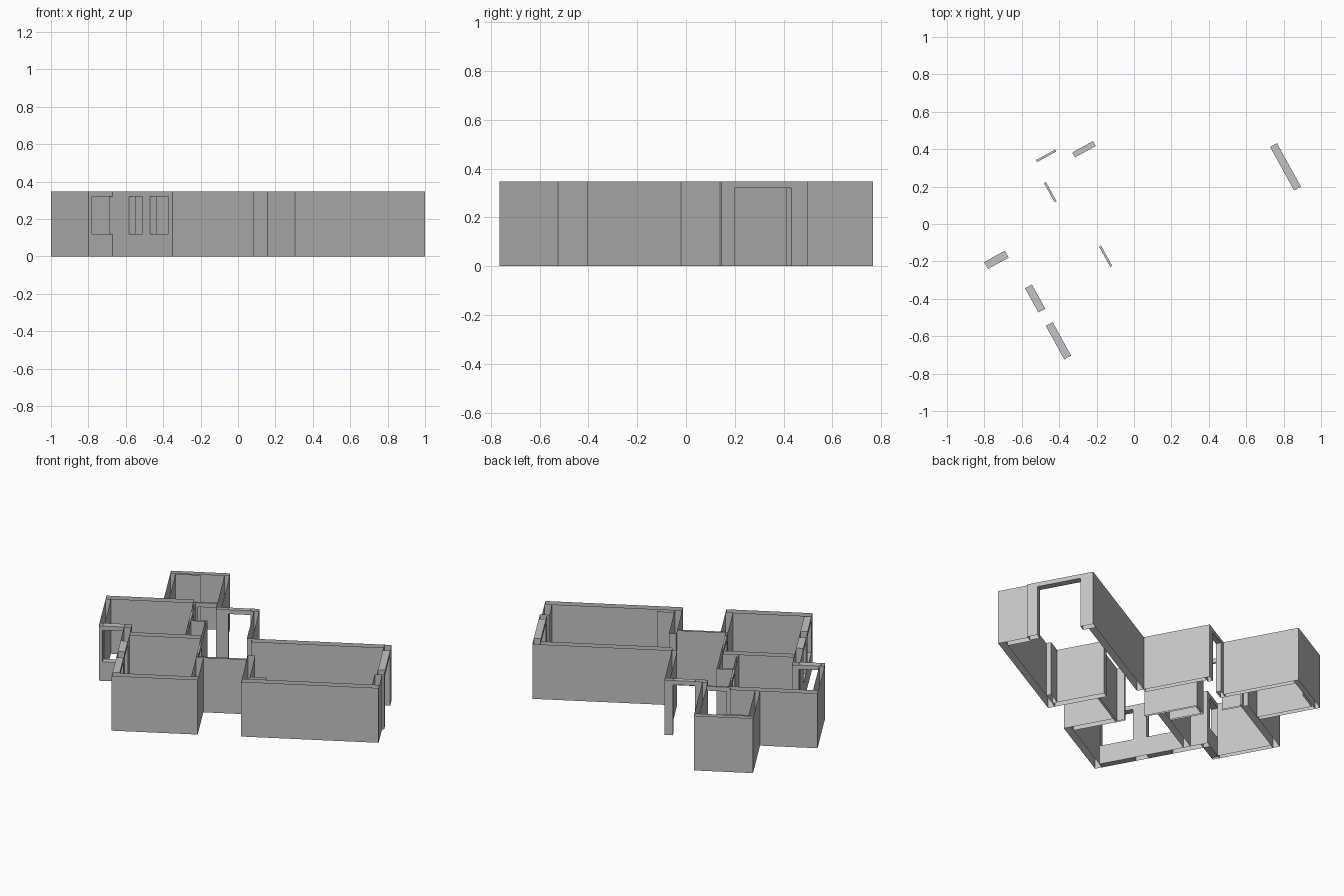
import bpy
import bmesh
from math import radians
from mathutils import Matrix

cube = bpy.data.objects.get("Cube")
if cube:
    bpy.data.objects.remove(cube, do_unlink=True)

HEIGHT, HEAD, SILL = 0.347, 0.32, 0.12
THICK, SLIM, THIN = 0.042, 0.03, 0.012
PLAN_TURN = Matrix.Rotation(radians(28.85), 4, "Z")

# Plan lines (outer faces), before the whole plan is turned
FRONT, REAR = -0.501, 0.956
WEST, EAST = -0.676, 0.866
BED_EAST, LIVING_WEST, LIVING_REAR = -0.179, 0.072, 0.088
KITCHEN_WEST, KITCHEN_FRONT, KITCHEN_REAR = -0.822, 0.166, 0.58
BATH_WEST, BATH_EAST, BATH_FRONT = -0.49, -0.148, 0.54
ENTRY, HALL_REAR, HALL_WEST = -0.197, 0.494, -0.222
SHAFT_WEST, SHAFT_REAR, PARTITION = -0.316, 0.307, 0.06

plaster = bpy.data.materials.new("grey_plaster")
plaster.use_nodes = True
GREY = (0.55, 0.55, 0.55, 1)
plaster.diffuse_color = GREY
plaster.node_tree.nodes["Principled BSDF"].inputs["Base Color"].default_value = GREY


def add_block(bm, xs, ys, z0, z1, top, bottom):
    """Four upright faces, with the level faces only where asked."""
    corners = [(xs[0], ys[0]), (xs[1], ys[0]), (xs[1], ys[1]), (xs[0], ys[1])]
    low = [bm.verts.new((x, y, z0)) for x, y in corners]
    high = [bm.verts.new((x, y, z1)) for x, y in corners]
    for i in range(4):
        j = (i + 1) % 4
        bm.faces.new((low[i], low[j], high[j], high[i]))
    if top:
        bm.faces.new(high)
    if bottom:
        bm.faces.new(low[::-1])


def wall(name, axis, face, depth, start, end, openings=()):
    """Open-topped wall along an axis; openings are (from, to, sill height)."""
    bm = bmesh.new()
    across = sorted((face, face + depth))

    def piece(a, b, z0, z1, top, bottom):
        xs, ys = ((a, b), across) if axis == "x" else (across, (a, b))
        add_block(bm, xs, ys, z0, z1, top, bottom)

    cursor = start
    for a, b, sill in openings:
        if a > cursor:
            piece(cursor, a, 0, HEIGHT, False, False)
        piece(a, b, HEAD, HEIGHT, True, True)
        if sill:
            piece(a, b, 0, sill, True, True)
        cursor = b
    if end > cursor:
        piece(cursor, end, 0, HEIGHT, False, False)
    bm.transform(PLAN_TURN)
    mesh = bpy.data.meshes.new(name)
    bm.to_mesh(mesh)
    bm.free()
    mesh.materials.append(plaster)
    bpy.context.collection.objects.link(bpy.data.objects.new(name, mesh))


# Bedroom with two windows
wall("bedroom_front_wall", "x", FRONT, THICK, WEST, BED_EAST)
wall("bedroom_window_wall", "y", WEST, THICK, FRONT + THICK, KITCHEN_FRONT,
     [(-0.454, -0.25, SILL), (-0.168, -0.02, SILL)])
wall("bedroom_east_wall", "y", BED_EAST, -THICK, FRONT + THICK, ENTRY)
wall("bedroom_rear_wall", "x", PARTITION, THICK, WEST + THICK, HALL_WEST)

# Hall with entry, doorway and service shaft
wall("entry_wall", "x", ENTRY, THIN, HALL_WEST + THIN, LIVING_WEST)
wall("hall_west_wall", "y", HALL_WEST, THIN, ENTRY, SHAFT_REAR,
     [(-0.139, -0.016, 0)])
wall("shaft_rear_wall", "x", SHAFT_REAR, -THIN, SHAFT_WEST + THIN, HALL_WEST)
wall("hall_east_wall", "y", LIVING_WEST, -SLIM, LIVING_REAR, HALL_REAR - SLIM)
wall("hall_rear_wall", "x", HALL_REAR, -SLIM, BATH_EAST - SLIM, LIVING_WEST,
     [(-0.105, 0.022, 0)])

# Living room with a wide glazed doorway
wall("living_front_wall", "x", FRONT, THICK, LIVING_WEST, EAST)
wall("living_west_wall", "y", LIVING_WEST, THICK, FRONT + THICK, -0.14)
wall("living_corner_pillar", "x", FRONT + THICK, SLIM, LIVING_WEST + THICK, 0.21)
wall("living_rear_wall", "x", LIVING_REAR, -THICK, LIVING_WEST, EAST - SLIM)
wall("living_east_wall", "y", EAST, -THICK, FRONT + THICK, -0.317)
wall("living_doorway_wall", "y", EAST + THIN, -THICK, -0.317, LIVING_REAR,
     [(-0.256, 0.01, 0)])

# Kitchen
wall("kitchen_front_wall", "x", KITCHEN_FRONT, THICK, KITCHEN_WEST, WEST + THICK,
     [(-0.8, -0.674, SILL)])
wall("kitchen_west_wall", "y", KITCHEN_WEST, SLIM, KITCHEN_FRONT + THICK,
     KITCHEN_REAR - THICK)
wall("kitchen_rear_wall", "x", KITCHEN_REAR, -THICK, KITCHEN_WEST, SHAFT_WEST)
wall("kitchen_east_wall", "y", SHAFT_WEST, THIN, PARTITION + THICK, BATH_FRONT,
     [(SHAFT_REAR, 0.424, 0)])

# Bathroom
wall("bathroom_front_wall", "x", BATH_FRONT, THIN, SHAFT_WEST, BATH_EAST - SLIM,
     [(-0.294, -0.177, 0)])
wall("bathroom_west_wall", "y", BATH_WEST, SLIM, KITCHEN_REAR, REAR - SLIM)
wall("bathroom_east_wall", "y", BATH_EAST, -SLIM, HALL_REAR, REAR - SLIM)
wall("bathroom_rear_wall", "x", REAR, -SLIM, BATH_WEST, BATH_EAST)
wall("bathroom_duct", "x", REAR - SLIM, -THIN, BATH_WEST + SLIM, SHAFT_WEST)
